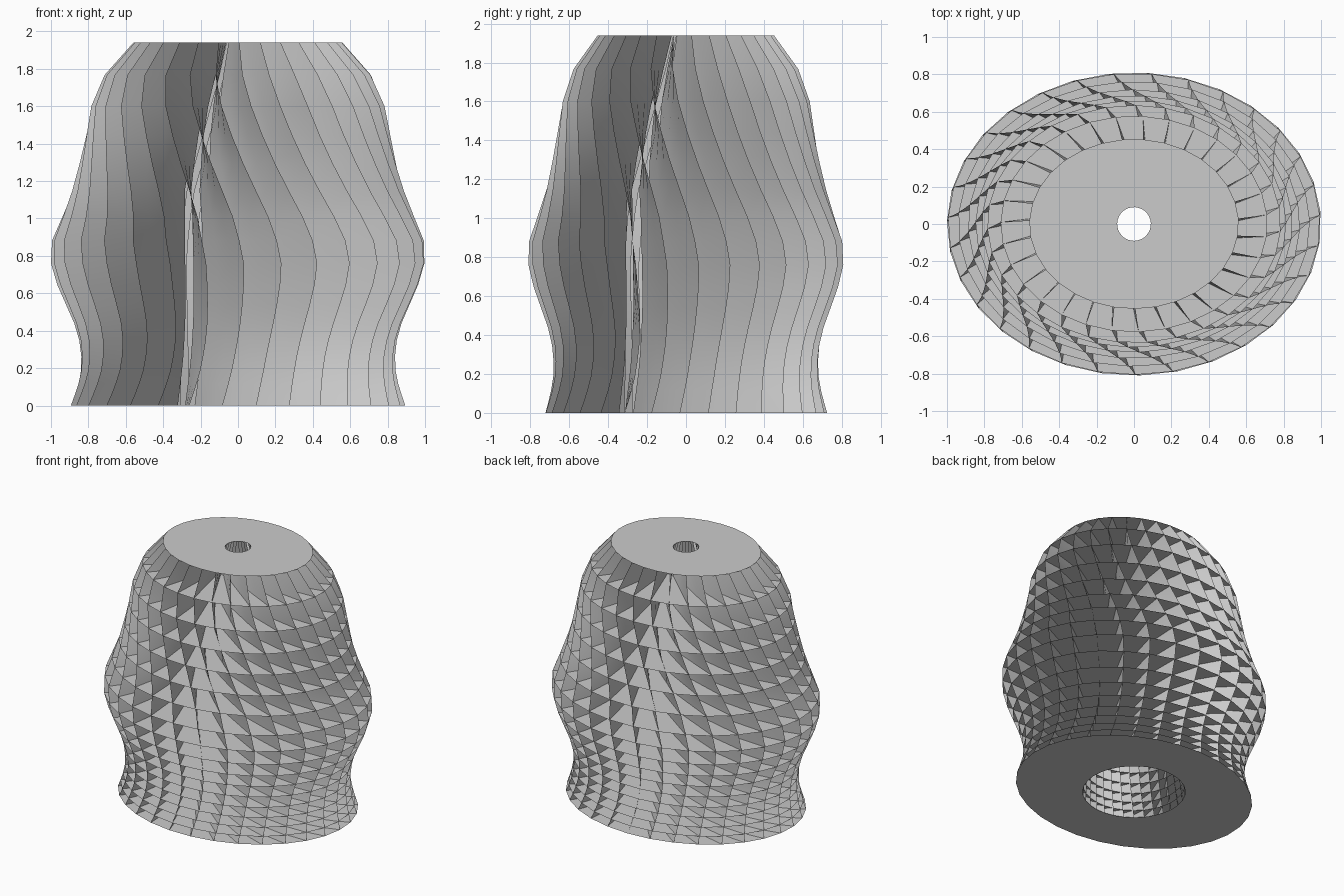
import bpy, bmesh, math

cube = bpy.data.objects.get("Cube")
if cube:
    bpy.data.objects.remove(cube, do_unlink=True)

FINS, STOREYS = 31, 17
ASPECT = 0.81                      # depth of the oval against its width
STEP = math.tau / FINS
LEAN = 3                           # fins lean off the radius by this many steps

# (height, half width) of the outline, (height, radius) of the hollow core,
# and (height, degrees) of the twist, measured from the front
OUTLINE = [(0, .895), (.1, .86), (.2, .84), (.3, .84), (.4, .86), (.5, .9), (.6, .95),
           (.74, 1), (.87, 1), (1, .945), (1.14, .89), (1.28, .85), (1.44, .815),
           (1.6, .785), (1.765, .715), (1.94, .56)]
CORE = [(0, .36), (.25, .34), (.5, .335), (.8, .34), (1.14, .32), (1.42, .25),
        (1.6, .2), (1.765, .145), (1.94, .09)]
TWIST = [(0, -5.3), (.2, -2), (.4, .6), (.6, 1.9), (.8, 1.8), (1.04, -2.2), (1.27, -9),
         (1.42, -13.3), (1.6, -18), (1.765, -21.2), (1.94, -22.4)]


def lookup(table, z):
    for (z0, v0), (z1, v1) in zip(table, table[1:]):
        if z <= z1:
            return v0 + (v1 - v0) * (z - z0) / (z1 - z0)
    return table[-1][1]


def level(k):
    # storeys grow taller towards the top
    s = k / STOREYS
    return .87 * s + 1.07 * s * s


def ring_point(table, i, z, aspect):
    a = math.radians(lookup(TWIST, z) - 90) + i * STEP
    r = lookup(table, z)
    return r * math.cos(a), r * aspect * math.sin(a), z


def rim_point(i, z):
    return ring_point(OUTLINE, i, z, ASPECT)


def core_point(i, z):
    return ring_point(CORE, i, z, 1)


mat = bpy.data.materials.new("light_grey")
mat.use_nodes = True
grey = (.6, .6, .6, 1)
mat.diffuse_color = grey
mat.node_tree.nodes["Principled BSDF"].inputs["Base Color"].default_value = grey


def make_object(name, bm, smooth=False):
    mesh = bpy.data.meshes.new(name)
    for f in bm.faces:
        f.smooth = smooth
    bm.to_mesh(mesh)
    bm.free()
    mesh.materials.append(mat)
    obj = bpy.data.objects.new(name, mesh)
    bpy.context.collection.objects.link(obj)


# Thin oval floors with a round opening in the middle
for k in range(STOREYS + 1):
    z = level(k)
    bm = bmesh.new()
    outer = [bm.verts.new(rim_point(i, z)) for i in range(FINS)]
    inner = [bm.verts.new(core_point(i, z)) for i in range(FINS)]
    for i in range(FINS):
        j = (i + 1) % FINS
        corners = [outer[i], outer[j], inner[j], inner[i]]
        bm.faces.new(corners if k else corners[::-1])
    name = "base_plate" if k == 0 else "top_plate" if k == STOREYS else f"floor_{k}"
    make_object(name, bm)

# Twisting upright fins running from the opening out to the rim
ACROSS = 3
bm = bmesh.new()
for i in range(FINS):
    grid = []
    for k in range(STOREYS + 1):
        z = level(k)
        p, q = core_point(i - LEAN, z), rim_point(i, z)
        grid.append([bm.verts.new([u + (v - u) * t / ACROSS for u, v in zip(p, q)])
                     for t in range(ACROSS + 1)])
    for low, high in zip(grid, grid[1:]):
        for t in range(ACROSS):
            bm.faces.new([low[t], low[t + 1], high[t + 1], high[t]])
make_object("fins", bm, smooth=True)
